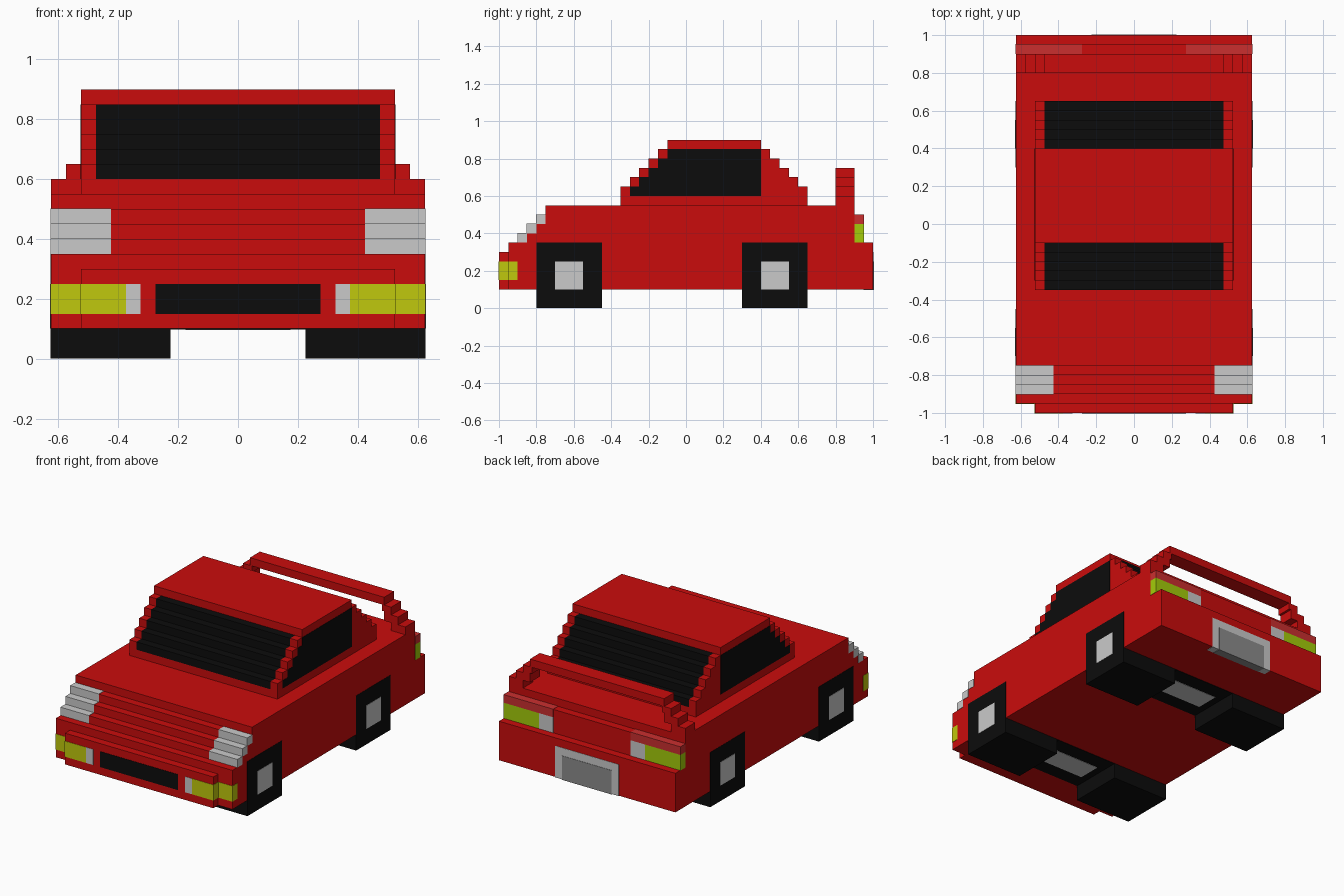
import bpy, bmesh

if "Cube" in bpy.data.objects:
    bpy.data.objects.remove(bpy.data.objects["Cube"])

E = 0.002  # tiny lift so painted details sit just above the surface


def material(name, r, g, b):
    m = bpy.data.materials.new(name)
    m.diffuse_color = (r, g, b, 1)
    m.use_nodes = True
    m.node_tree.nodes["Principled BSDF"].inputs["Base Color"].default_value = m.diffuse_color
    return m


RED = material("body red", 0.59, 0.0037, 0.0037)
BLACK = material("black", 0.0037, 0.0037, 0.0037)
GREY = material("light grey", 0.59, 0.59, 0.59)
MID = material("mid grey", 0.26, 0.26, 0.26)
YELLOW = material("lamp yellow", 0.53, 0.58, 0.004)
LIME = material("lamp lime", 0.37, 0.60, 0.003)
PALE = material("lamp red", 0.59, 0.028, 0.028)


def prism(name, profile, xs, mat, mirror=False, rule=None, mat2=None):
    """Extrude a (y, z) profile through the x stations; optionally mirror it."""
    bm = bmesh.new()
    for s in ((1, -1) if mirror else (1,)):
        rings = [[bm.verts.new((s * x, y, z)) for y, z in profile] for x in xs]
        bm.faces.new(rings[0])
        bm.faces.new(rings[-1])
        n = len(profile)
        for a, b in zip(rings, rings[1:]):
            for i in range(n):
                j = (i + 1) % n
                bm.faces.new((a[i], a[j], b[j], b[i]))
    bmesh.ops.recalc_face_normals(bm, faces=bm.faces)
    if rule:
        for f in bm.faces:
            f.material_index = int(rule(f))
    me = bpy.data.meshes.new(name)
    bm.to_mesh(me)
    bm.free()
    me.materials.append(mat)
    if mat2:
        me.materials.append(mat2)
    ob = bpy.data.objects.new(name, me)
    bpy.context.collection.objects.link(ob)
    return ob


def box(name, x, y, z, mat, mirror=False):
    (y0, y1), (z0, z1) = y, z
    return prism(name, [(y0, z0), (y1, z0), (y1, z1), (y0, z1)], x, mat, mirror)


# Main body: stepped bonnet at the front, stepped tail at the back
body = [(-0.95, 0.1), (-0.95, 0.35)]
for i in range(4):
    y, z = -0.9 + 0.05 * i, 0.35 + 0.05 * i
    body += [(y, z), (y, z + 0.05)]
body = body[:-1] + [(-0.75, 0.55), (0.9, 0.55), (0.9, 0.5), (0.95, 0.5),
                    (0.95, 0.35), (1, 0.35), (1, 0.1)]
prism("body", body, (-0.625, 0.625), RED)
box("front_bumper", (-0.525, 0.525), (-1, -0.94), (0.1, 0.3), RED)

# Cabin: stair-stepped front and back, black glass between the pillars
front = [(-0.35, 0.55), (-0.35, 0.6), (-0.35, 0.65)]
for i in range(5):
    y, z = -0.3 + 0.05 * i, 0.65 + 0.05 * i
    front += [(y, z), (y, z + 0.05)]
cabin = front + [(0.3 - y, z) for y, z in reversed(front)]


def is_glass(f):
    c = f.calc_center_median()
    return abs(c.x) < 0.4 and abs(f.normal.x) < 0.5 and 0.6 < c.z < 0.86


prism("cabin", cabin, (-0.525, -0.475, 0.475, 0.525), RED,
      rule=is_glass, mat2=BLACK)

# Side windows
window = [(0.4, 0.85), (0.4, 0.6), (-0.3, 0.6)]
for i in range(5):
    y, z = -0.3 + 0.05 * i, 0.65 + 0.05 * i
    window += [(y, z), (y + 0.05, z)]
prism("side_windows", window[:-1], (0.52, 0.525 + E), BLACK, True)

# Spoiler: bar on stepped end posts
box("spoiler_bar", (-0.475, 0.475), (0.8, 0.9), (0.7, 0.75), RED)
for i, (z0, z1) in enumerate([(0.55, 0.6), (0.55, 0.65), (0.6, 0.7)]):
    x1 = 0.625 - 0.05 * i
    box(f"spoiler_post_{i + 1}", (x1 - 0.05, x1), (0.8, 0.9), (z0, z1), RED, True)
box("spoiler_joint", (0.46, 0.5), (0.8, 0.9), (0.66, 0.7), RED, True)

# Wheels, hubs and the axle patches underneath
for end, yc in (("front", -0.625), ("rear", 0.475)):
    w = (yc - 0.175, yc + 0.175)
    h = (yc - 0.075, yc + 0.075)
    box(end + "_wheels", (0.225, 0.625 + E), w, (0, 0.35), BLACK, True)
    box(end + "_hubs", (0.61, 0.625 + 2 * E), h, (0.1, 0.25), GREY, True)
    box(end + "_axle", (-0.23, 0.23), w, (0.1 - E, 0.12), BLACK)
    box(end + "_axle_centre", (-0.175, 0.175), h, (0.1 - 2 * E, 0.12), GREY)

# Headlights: grey cells on the bonnet steps
for i in range(3):
    y, z = -0.9 + 0.05 * i, 0.35 + 0.05 * i
    box(f"headlight_{i + 1}", (0.425, 0.625 + E), (y - E, y + 0.05),
        (z, z + 0.05 + E), GREY, True)

# Grille and wrap-around bumper lamps
box("grille", (-0.275, 0.275), (-1 - E, -0.98), (0.15, 0.25), BLACK)
box("bumper_lamp_inner", (0.325, 0.375), (-1 - E, -0.98), (0.15, 0.25), GREY, True)
box("bumper_lamp", (0.375, 0.525 + E), (-1 - E, -0.94), (0.15, 0.25), YELLOW, True)
box("corner_lamp", (0.5, 0.625 + E), (-0.95 - E, -0.9), (0.15, 0.25), YELLOW, True)

# Tail lamps
box("tail_lamp_inner", (0.275, 0.375), (0.9, 0.95 + E), (0.35, 0.45), GREY, True)
box("tail_lamp", (0.375, 0.625 + E), (0.9, 0.95 + E), (0.35, 0.45), LIME, True)
box("tail_lamp_top", (0.275, 0.625 + E), (0.9, 0.95 + E), (0.45, 0.5 + E), PALE, True)

# Rear plate recess: light surround, darker centre
box("plate_surround", (-0.225, 0.225), (0.95, 1 + E), (0.1 - E, 0.3), GREY)
box("plate_centre", (-0.175, 0.175), (0.95, 1 + 2 * E), (0.1 - 2 * E, 0.25), MID)
